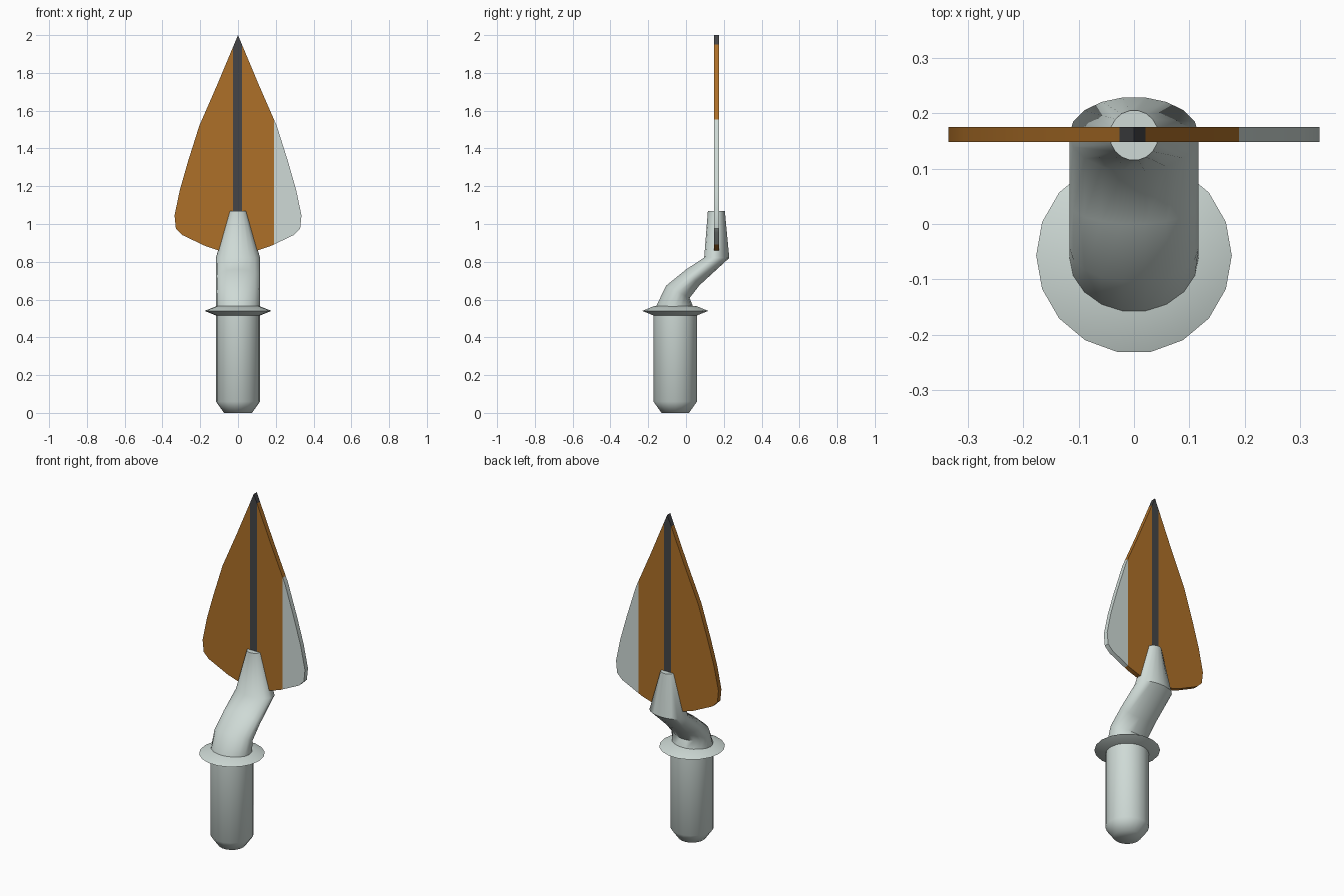
import bpy, bmesh, math

if "Cube" in bpy.data.objects:
    bpy.data.objects.remove(bpy.data.objects["Cube"])

SIDES = 18


def material(name, rgb):
    m = bpy.data.materials.new(name)
    m.diffuse_color = (*rgb, 1)
    m.use_nodes = True
    m.node_tree.nodes["Principled BSDF"].inputs["Base Color"].default_value = m.diffuse_color
    return m


steel = material("pale_grey", (0.62, 0.70, 0.67))
orange = material("rust_orange", (0.42, 0.16, 0.021))
dark = material("charcoal", (0.058, 0.059, 0.063))


def finish(name, bm, mats, angle):
    bmesh.ops.recalc_face_normals(bm, faces=bm.faces)
    mesh = bpy.data.meshes.new(name)
    bm.to_mesh(mesh)
    bm.free()
    for m in mats:
        mesh.materials.append(m)
    ob = bpy.data.objects.new(name, mesh)
    bpy.context.collection.objects.link(ob)
    bpy.ops.object.select_all(action='DESELECT')
    ob.select_set(True)
    bpy.context.view_layer.objects.active = ob
    bpy.ops.object.shade_smooth_by_angle(angle=math.radians(angle))
    return ob


def loft(name, rings, angle):
    """Skin elliptical rings given as (front y, front z, back y, back z, half width)."""
    bm = bmesh.new()
    loops = []
    for y1, z1, y2, z2, rx in rings:
        loop = []
        for i in range(SIDES):
            a = 2 * math.pi * i / SIDES
            t = (math.sin(a) + 1) / 2
            loop.append(bm.verts.new((rx * math.cos(a), y1 + (y2 - y1) * t, z1 + (z2 - z1) * t)))
        loops.append(loop)
    for a, b in zip(loops, loops[1:]):
        for i in range(SIDES):
            j = (i + 1) % SIDES
            bm.faces.new((a[i], a[j], b[j], b[i]))
    bm.faces.new(loops[0])
    bm.faces.new(loops[-1])
    return finish(name, bm, [steel], angle)


def round_rings(profile, cy=-0.057):
    return [(cy - r, z, cy + r, z, r) for r, z in profile]


# Round grip with a chamfered end
loft("handle", round_rings([(0.074, 0), (0.117, 0.06), (0.117, 0.53)]), 60)

# Sharp-edged collar between grip and neck
loft("collar", round_rings([(0.115, 0.515), (0.177, 0.54), (0.110, 0.567)]), 40)

# Cranked neck ending in a tapered socket around the blade
loft("neck", [
    (-0.165, 0.54, 0.045, 0.54, 0.117),
    (-0.160, 0.565, 0.040, 0.56, 0.117),
    (-0.105, 0.675, 0.020, 0.608, 0.117),
    (0.000, 0.760, 0.072, 0.675, 0.117),
    (0.095, 0.822, 0.230, 0.820, 0.117),
    (0.115, 1.070, 0.206, 1.070, 0.044),
], 50)

# Leaf-shaped blade, cut into colour bands along x
half = [(0.111, 1.735), (0.205, 1.52), (0.265, 1.33), (0.308, 1.18), (0.336, 1.045),
        (0.329, 0.975), (0.296, 0.942), (0.17, 0.882), (0.09, 0.856)]
outline = [(0, 2.0)] + half + [(-x, z) for x, z in reversed(half)]
bm = bmesh.new()
bm.faces.new([bm.verts.new((x, 0.148, z)) for x, z in outline])
for x in (-0.026, 0.021, 0.19):
    bmesh.ops.bisect_plane(bm, geom=bm.verts[:] + bm.edges[:] + bm.faces[:],
                           plane_co=(x, 0, 0), plane_no=(1, 0, 0))
ext = bmesh.ops.extrude_face_region(bm, geom=bm.faces[:], use_keep_orig=True)
bmesh.ops.translate(bm, vec=(0, 0.028, 0),
                    verts=[g for g in ext["geom"] if isinstance(g, bmesh.types.BMVert)])
for f in bm.faces:
    x = f.calc_center_median().x
    f.material_index = 2 if x > 0.19 else 1 if -0.026 < x < 0.021 else 0
finish("blade", bm, [orange, dark, steel], 35)
